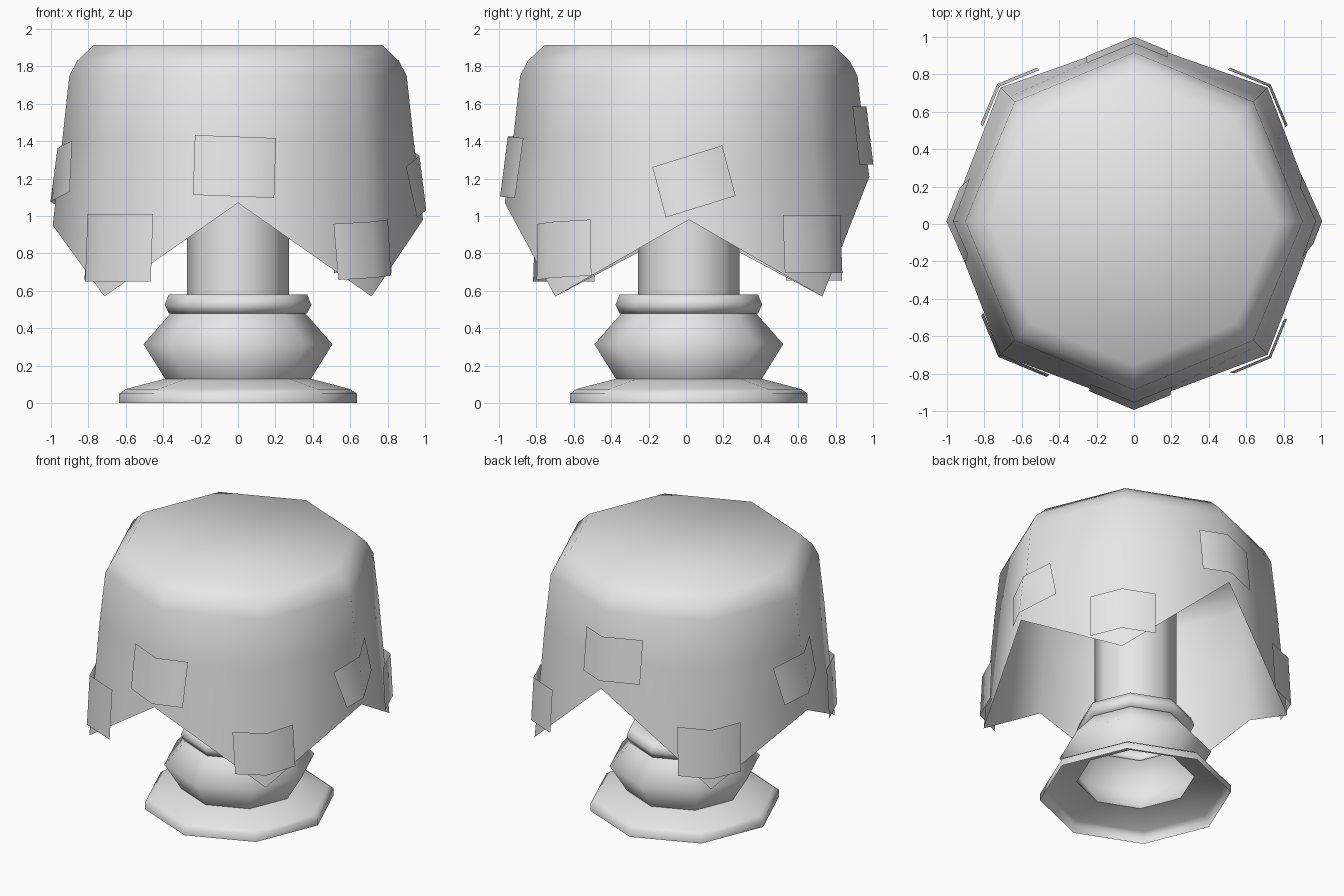
import bpy, bmesh, math
from mathutils import Vector

cube = bpy.data.objects.get("Cube")
if cube:
    bpy.data.objects.remove(cube, do_unlink=True)

SIDES = 8
CENTRE_Y = 0.015

grey = bpy.data.materials.new("plain_grey")
grey.use_nodes = True
colour = (0.8, 0.8, 0.8, 1)
grey.diffuse_color = colour
grey.node_tree.nodes["Principled BSDF"].inputs["Base Color"].default_value = colour


def finish(bm, name, angle=75):
    mesh = bpy.data.meshes.new(name)
    bm.to_mesh(mesh)
    bm.free()
    mesh.materials.append(grey)
    obj = bpy.data.objects.new(name, mesh)
    obj.location.y = CENTRE_Y
    bpy.context.collection.objects.link(obj)
    bpy.ops.object.select_all(action='DESELECT')
    obj.select_set(True)
    bpy.context.view_layer.objects.active = obj
    bpy.ops.object.shade_smooth_by_angle(angle=math.radians(angle))
    return obj


def around(degrees, r, z):
    a = math.radians(degrees)
    return Vector((r * math.cos(a), r * math.sin(a), z))


def lathe(bm, ring_at, count):
    """Join rings, bottom to top; ring_at(row, column) gives (r, z)."""
    rings = [[bm.verts.new(around(360 / SIDES * c, *ring_at(row, c)))
              for c in range(SIDES)] for row in range(count)]
    for low, high in zip(rings, rings[1:]):
        for c in range(SIDES):
            d = (c + 1) % SIDES
            bm.faces.new((low[c], low[d], high[d], high[c]))
    return rings


# Pedestal: open foot, bulging body, collar and stem
pedestal = [(0.635, 0), (0.635, 0.05), (0.6, 0.075), (0.39, 0.13),
            (0.505, 0.315), (0.36, 0.48), (0.37, 0.48), (0.392, 0.525),
            (0.37, 0.58), (0.272, 0.58), (0.272, 1.9)]
bm = bmesh.new()
lathe(bm, lambda row, c: pedestal[row], len(pedestal))
finish(bm, "pedestal")

# Shade: thin octagonal cover whose hem alternates valleys and hanging points
shade = [(1.01, 0.57), (0.985, 1.06), (0.94, 1.4), (0.902, 1.75),
         (0.86, 1.83), (0.77, 1.915)]
valleys = {0: 0.98, 2: 1.21, 4: 0.95, 6: 1.07}


def shade_radius(z):
    for (r0, z0), (r1, z1) in zip(shade, shade[1:]):
        if z <= z1:
            return r0 + (r1 - r0) * (z - z0) / (z1 - z0)
    return shade[-1][0]


def shade_ring(row, c):
    if row == 0:
        z = valleys.get(c, shade[0][1])
        return shade_radius(z), z
    return shade[row + 1]


bm = bmesh.new()
rings = lathe(bm, shade_ring, len(shade) - 1)
bm.faces.new(rings[-1])
finish(bm, "shade")


# Patches: rectangles folded over the corners of the shade
def patch(name, corner, z, width, height, tilt=0, shift=0, lift=0.03):
    bm = bmesh.new()
    t = math.radians(tilt)
    pts = []
    for sx, sy in ((-1, -1), (1, -1), (1, 1), (-1, 1)):
        u, v = sx * width / 2, sy * height / 2
        pts.append(bm.verts.new((u * math.cos(t) - v * math.sin(t) + shift,
                                 u * math.sin(t) + v * math.cos(t), 0)))
    bm.faces.new(pts)
    bmesh.ops.bisect_plane(bm, geom=bm.verts[:] + bm.edges[:] + bm.faces[:],
                           plane_co=(0, 0, 0), plane_no=(1, 0, 0))
    fold = math.radians(180 / SIDES)
    for vert in bm.verts:
        u, h = vert.co.x, z + vert.co.y
        out = shade_radius(h) + lift - abs(u) * math.sin(fold)
        side = u * math.cos(fold)
        a = math.radians(corner)
        vert.co = (out * math.cos(a) - side * math.sin(a),
                   out * math.sin(a) + side * math.cos(a), h)
    finish(bm, name)


patch("front_patch", 270, 1.265, 0.47, 0.32, -2, -0.02)
patch("front_left_patch", 315, 0.82, 0.44, 0.3, 3)
patch("left_patch", 0, 1.185, 0.42, 0.28, 16, 0.03, 0.02)
patch("back_left_patch", 45, 0.85, 0.47, 0.31)
patch("back_patch", 90, 1.43, 0.47, 0.31, 0, 0.04)
patch("back_right_patch", 135, 0.83, 0.46, 0.35)
patch("right_patch", 180, 1.22, 0.45, 0.28, 12, 0, 0.02)
patch("front_right_patch", 225, 0.83, 0.52, 0.36, 0, 0.02, 0.02)
